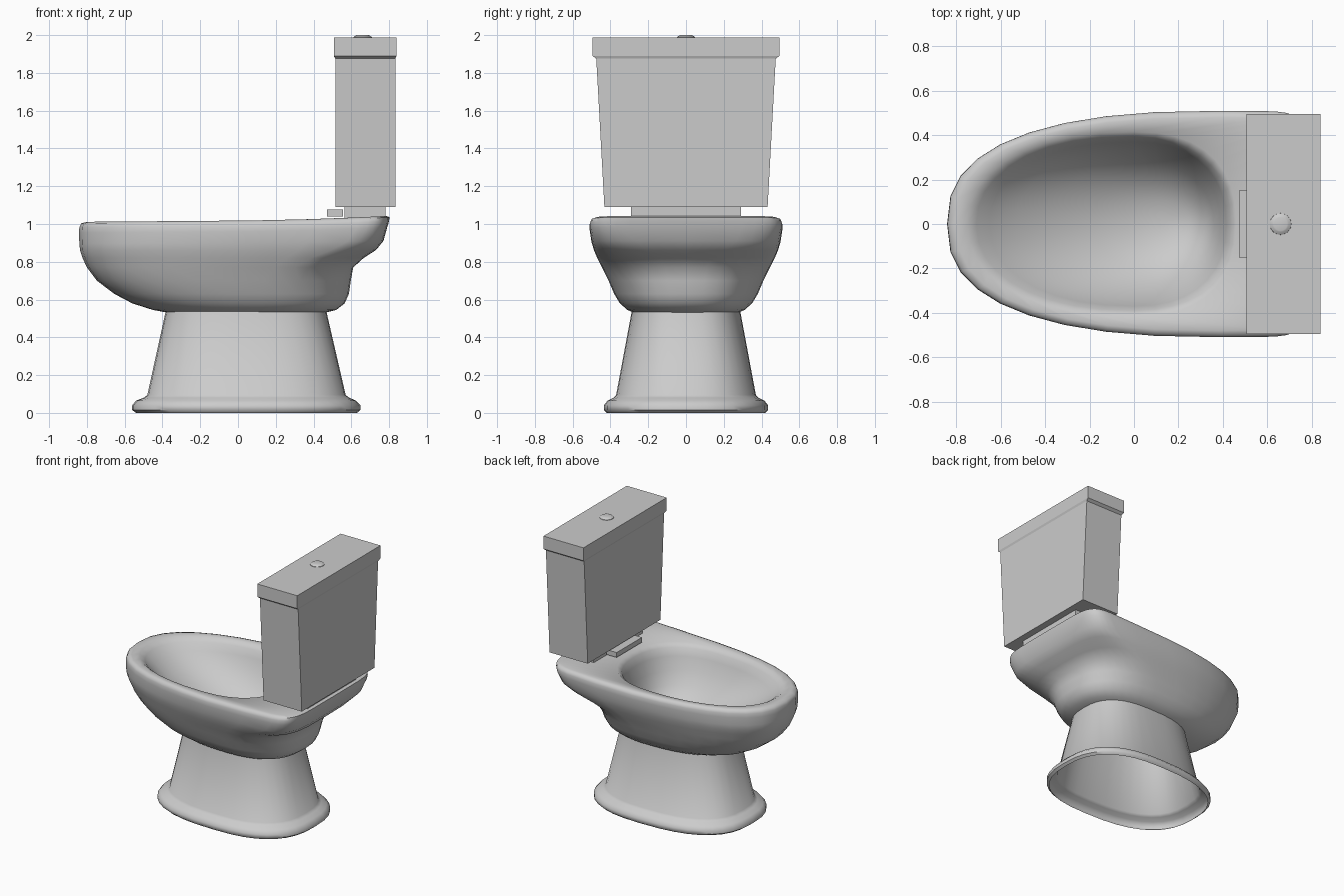
import bpy, bmesh, math

SEG = 36


def ring(x0, cx, x1, w, z, nf=2.5, nb=3.0):
    """Egg-shaped ring: front tip x0, widest at cx, back x1, half width w."""
    pts = []
    for i in range(SEG):
        t = 2 * math.pi * i / SEG
        c, s = math.cos(t), math.sin(t)
        n, a = (nf, x0 - cx) if c > 0 else (nb, x1 - cx)
        x = cx + a * abs(c) ** (2 / n)
        y = math.copysign(w * abs(s) ** (2 / n), s)
        lift = min(1, max(0, (z - 0.85) / 0.12))
        pts.append((x, y, z + lift * (0.008 * x + 0.03 * max(0, x) ** 2)))
    return pts


def box_ring(x0, x1, w, z):
    return [(x0, -w, z), (x1, -w, z), (x1, w, z), (x0, w, z)]


def loft(name, rings, cap_start=False, cap_end=False, smooth=None):
    bm = bmesh.new()
    loops = [[bm.verts.new(p) for p in r] for r in rings]
    n = len(loops[0])
    for a, b in zip(loops, loops[1:]):
        for i in range(n):
            j = (i + 1) % n
            bm.faces.new((a[i], a[j], b[j], b[i]))
    if cap_start:
        bm.faces.new(loops[0][::-1])
    if cap_end:
        bm.faces.new(loops[-1])
    bmesh.ops.recalc_face_normals(bm, faces=bm.faces)
    me = bpy.data.meshes.new(name)
    bm.to_mesh(me)
    bm.free()
    ob = bpy.data.objects.new(name, me)
    bpy.context.collection.objects.link(ob)
    if smooth:
        bpy.ops.object.select_all(action='DESELECT')
        ob.select_set(True)
        bpy.context.view_layer.objects.active = ob
        bpy.ops.object.shade_smooth_by_angle(angle=math.radians(smooth))
    return ob


# Pedestal, hollow and open underneath, with a rounded foot
loft("pedestal", [ring(x0, 0.1, x1, w, z, 2.6, 2.55) for x0, x1, w, z in [
    (-0.54, 0.63, 0.42, 0.0), (-0.56, 0.648, 0.435, 0.015),
    (-0.56, 0.648, 0.435, 0.04), (-0.54, 0.625, 0.415, 0.065),
    (-0.50, 0.59, 0.385, 0.08), (-0.48, 0.57, 0.37, 0.095),
    (-0.38, 0.465, 0.285, 0.55)]], smooth=50)

# Bowl: outer shell, rim, rear deck and basin in one surface
bowl = [
    # underside and outer wall
    (-0.37, 0.12, 0.46, 0.275, 0.53, 2.4, 2.4),
    (-0.45, 0.12, 0.52, 0.31, 0.545, 2.4, 2.4),
    (-0.56, 0.12, 0.565, 0.35, 0.58, 2.4, 2.4),
    (-0.655, 0.12, 0.587, 0.38, 0.63, 2.4, 2.4),
    (-0.747, 0.14, 0.597, 0.41, 0.70, 2.4, 2.4),
    (-0.80, 0.2, 0.61, 0.445, 0.77, 2.4, 2.5),
    (-0.823, 0.26, 0.665, 0.47, 0.82, 2.4, 3.0),
    (-0.836, 0.32, 0.73, 0.487, 0.86, 2.5, 4.0),
    (-0.84, 0.36, 0.77, 0.50, 0.90, 2.5, 5.5),
    (-0.842, 0.40, 0.79, 0.51, 0.96, 2.5, 6.5),
    # rim and deck
    (-0.84, 0.40, 0.80, 0.51, 0.99, 2.5, 6.5),
    (-0.83, 0.40, 0.802, 0.502, 1.01, 2.5, 6.5),
    (-0.80, 0.38, 0.785, 0.48, 1.018, 2.5, 6.5),
    (-0.75, 0.0, 0.46, 0.415, 1.012, 2.2, 2.4),
    # basin
    (-0.71, 0.0, 0.435, 0.39, 0.985, 2.2, 2.3),
    (-0.65, 0.0, 0.415, 0.37, 0.93, 2.2, 2.3),
    (-0.53, 0.02, 0.39, 0.335, 0.84, 2.2, 2.2),
    (-0.37, 0.05, 0.36, 0.275, 0.75, 2.1, 2.1),
    (-0.19, 0.08, 0.32, 0.20, 0.67, 2, 2),
    (-0.03, 0.1, 0.25, 0.11, 0.625, 2, 2),
    (0.07, 0.12, 0.17, 0.03, 0.61, 2, 2),
]
loft("bowl", [ring(*r) for r in bowl], cap_end=True, smooth=60)

# Tank, lid, tank support and seat hinge block
boxes = {
    "tank": [(0.515, 0.833, 0.432, 1.09), (0.515, 0.833, 0.475, 1.875)],
    "tank_lid": [(0.515, 0.833, 0.475, 1.875), (0.507, 0.839, 0.495, 1.89),
                 (0.507, 0.839, 0.495, 1.987)],
    "tank_support": [(0.565, 0.78, 0.29, 1.02), (0.565, 0.78, 0.29, 1.095)],
    "seat_hinge": [(0.472, 0.557, 0.15, 1.04), (0.472, 0.557, 0.15, 1.077)],
}
for name, rows in boxes.items():
    loft(name, [box_ring(*r) for r in rows], True, True)

# Domed flush button
loft("flush_button", [[(0.66 + r * math.cos(k * math.pi / 12),
                        r * math.sin(k * math.pi / 12), z) for k in range(24)]
                      for r, z in [(0.05, 1.98), (0.048, 1.99), (0.036, 1.998),
                                   (0.03, 2.0)]], True, True, smooth=30)
